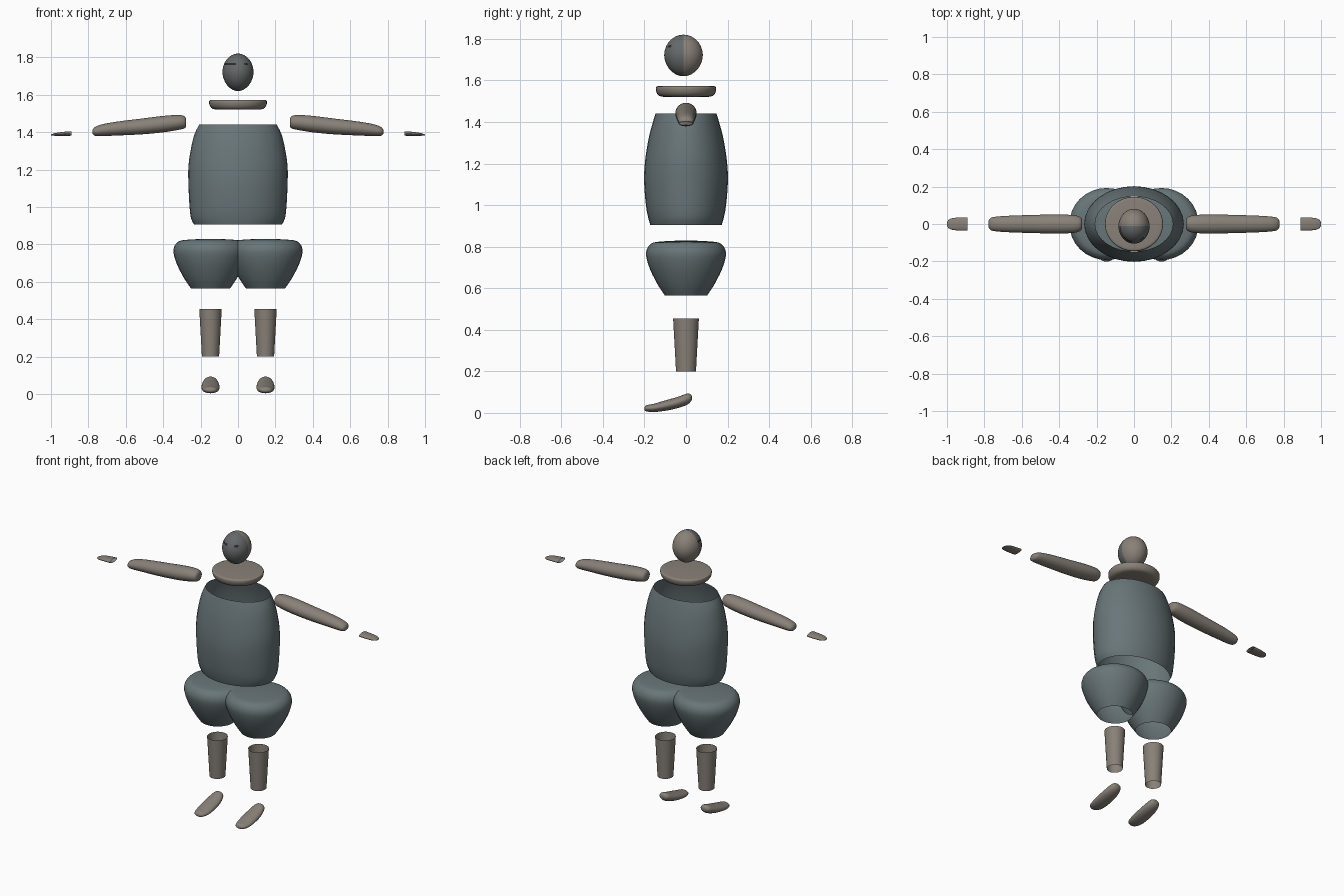
import bpy, bmesh, math
from mathutils import Vector

if "Cube" in bpy.data.objects:
    bpy.data.objects.remove(bpy.data.objects["Cube"])


def material(name, rgb):
    m = bpy.data.materials.new(name)
    m.diffuse_color = (*rgb, 1)
    m.use_nodes = True
    m.node_tree.nodes["Principled BSDF"].inputs["Base Color"].default_value = m.diffuse_color
    return m


CLOTH = material("blue_grey", (0.14, 0.18, 0.19))
SKIN = material("warm_grey", (0.25, 0.22, 0.19))
FACE = material("face_grey", (0.13, 0.14, 0.14))
DARK = material("dark_brown", (0.03, 0.02, 0.02))
AXES = {"x": (Vector((0, 1, 0)), Vector((0, 0, 1))),
        "y": (Vector((1, 0, 0)), Vector((0, 0, 1))),
        "z": (Vector((1, 0, 0)), Vector((0, 1, 0)))}


def spline(rings, steps=3):
    """Catmull-Rom smoothing of the ring parameters."""
    pts = [Vector(r) for r in rings]
    out = []
    for i in range(len(pts) - 1):
        b, c = pts[i], pts[i + 1]
        a = pts[i - 1] if i else b * 2 - c
        d = pts[i + 2] if i + 2 < len(pts) else c * 2 - b
        for k in range(steps):
            t = k / steps
            out.append(0.5 * (2 * b + (c - a) * t + (2 * a - 5 * b + 4 * c - d) * t * t
                              + (3 * b - a - 3 * c + d) * t ** 3))
    return out + [pts[-1]]


def loft(name, axis, rings, mat, start=False, end=False, segs=32, smooth=True):
    """Rings are (x, y, z, radius u, radius v); start / end close the ends."""
    u, v = AXES[axis]
    bm = bmesh.new()
    loops = []
    for r in (spline(rings) if smooth else rings):
        c = Vector(r[:3])
        loops.append([bm.verts.new(c + u * r[3] * math.cos(a) + v * r[4] * math.sin(a))
                      for a in (2 * math.pi * k / segs for k in range(segs))])
    for p, q in zip(loops, loops[1:]):
        for k in range(segs):
            n = (k + 1) % segs
            bm.faces.new((p[k], p[n], q[n], q[k]))
    if start:
        bm.faces.new(loops[0])
    if end:
        bm.faces.new(loops[-1])
    bmesh.ops.recalc_face_normals(bm, faces=bm.faces[:])
    me = bpy.data.meshes.new(name)
    bm.to_mesh(me)
    bm.free()
    me.materials.append(mat)
    ob = bpy.data.objects.new(name, me)
    bpy.context.collection.objects.link(ob)
    bpy.context.view_layer.objects.active = ob
    ob.select_set(True)
    bpy.ops.object.shade_smooth_by_angle(angle=math.radians(50))
    ob.select_set(False)
    return ob


# Head: egg with a darker face and brow patches
bpy.ops.mesh.primitive_uv_sphere_add(segments=40, ring_count=24, radius=1, location=(0, -0.012, 1.72))
head = bpy.context.object
head.name = "head"
for vert in head.data.vertices:
    taper = 1 - 0.05 * max(0, -vert.co.z)
    vert.co = (vert.co.x * 0.083 * taper, vert.co.y * 0.093 * taper, vert.co.z * 0.1)
for m in (SKIN, FACE, DARK):
    head.data.materials.append(m)
for f in head.data.polygons:
    c = f.center
    if c.y < 0:
        f.material_index = 1
        if 0.035 < c.z < 0.055 and (-0.075 < c.x < -0.01 or 0.035 < c.x < 0.055):
            f.material_index = 2
bpy.ops.object.shade_smooth()
head.select_set(False)

# Collar: shallow rounded disc
loft("collar", "z", [(0, 0, 1.52, 0.06, 0.055), (0, 0, 1.522, 0.125, 0.118),
                     (0, 0, 1.535, 0.147, 0.138), (0, 0, 1.556, 0.155, 0.145),
                     (0, 0, 1.57, 0.152, 0.142), (0, 0, 1.573, 0.135, 0.125)],
     SKIN, True, True)

# Torso: open barrel
loft("torso", "z", [(0, 0, 0.905, 0.235, 0.172), (0, 0, 0.94, 0.251, 0.182),
                    (0, 0, 1.0, 0.259, 0.193), (0, 0, 1.12, 0.265, 0.202),
                    (0, 0, 1.22, 0.265, 0.196), (0, 0, 1.32, 0.25, 0.18),
                    (0, 0, 1.39, 0.232, 0.162), (0, 0, 1.44, 0.208, 0.147)], CLOTH)

for s, side in ((1, "left"), (-1, "right")):
    X = 0.147 * s
    # Bulbous upper leg, open at the bottom
    loft(side + "_thigh", "z",
         [(X, 0, z, r, r * 0.97) for z, r in
          ((0.565, 0.105), (0.62, 0.142), (0.69, 0.178), (0.75, 0.197),
           (0.785, 0.195), (0.81, 0.178), (0.822, 0.15), (0.828, 0.07), (0.829, 0.01))],
         CLOTH, False, True)
    # Tapered open shin
    loft(side + "_shin", "z", [(X, 0, 0.2, 0.046, 0.048), (X, 0, 0.455, 0.06, 0.062)],
         SKIN, smooth=False)
    # Foot: sloping slipper
    loft(side + "_foot", "y",
         [(X, -0.2, 0.02, 0.012, 0.006), (X, -0.19, 0.022, 0.031, 0.015),
          (X, -0.155, 0.024, 0.044, 0.02), (X, -0.1, 0.035, 0.048, 0.025),
          (X, -0.04, 0.05, 0.046, 0.027), (X, 0.005, 0.066, 0.036, 0.027),
          (X, 0.022, 0.071, 0.025, 0.018), (X, 0.028, 0.071, 0.012, 0.009)],
         SKIN, True, True)
    # Arm: long tapered capsule
    loft(side + "_arm", "x",
         [(s * x, 0, z, r, h) for x, z, r, h in
          ((0.278, 1.452, 0.025, 0.022), (0.287, 1.453, 0.037, 0.033),
           (0.32, 1.452, 0.047, 0.04), (0.4, 1.443, 0.051, 0.044),
           (0.52, 1.43, 0.049, 0.042), (0.65, 1.419, 0.045, 0.037),
           (0.73, 1.41, 0.04, 0.031), (0.765, 1.404, 0.033, 0.023),
           (0.777, 1.402, 0.018, 0.012))],
         SKIN, True, True)
    # Hand: flat mitten tip
    loft(side + "_hand", "x",
         [(s * x, 0, z, r, h) for x, z, r, h in
          ((0.89, 1.393, 0.036, 0.012), (0.95, 1.39, 0.034, 0.01),
           (0.985, 1.387, 0.027, 0.006), (1.0, 1.385, 0.012, 0.002))],
         SKIN, False, True)
